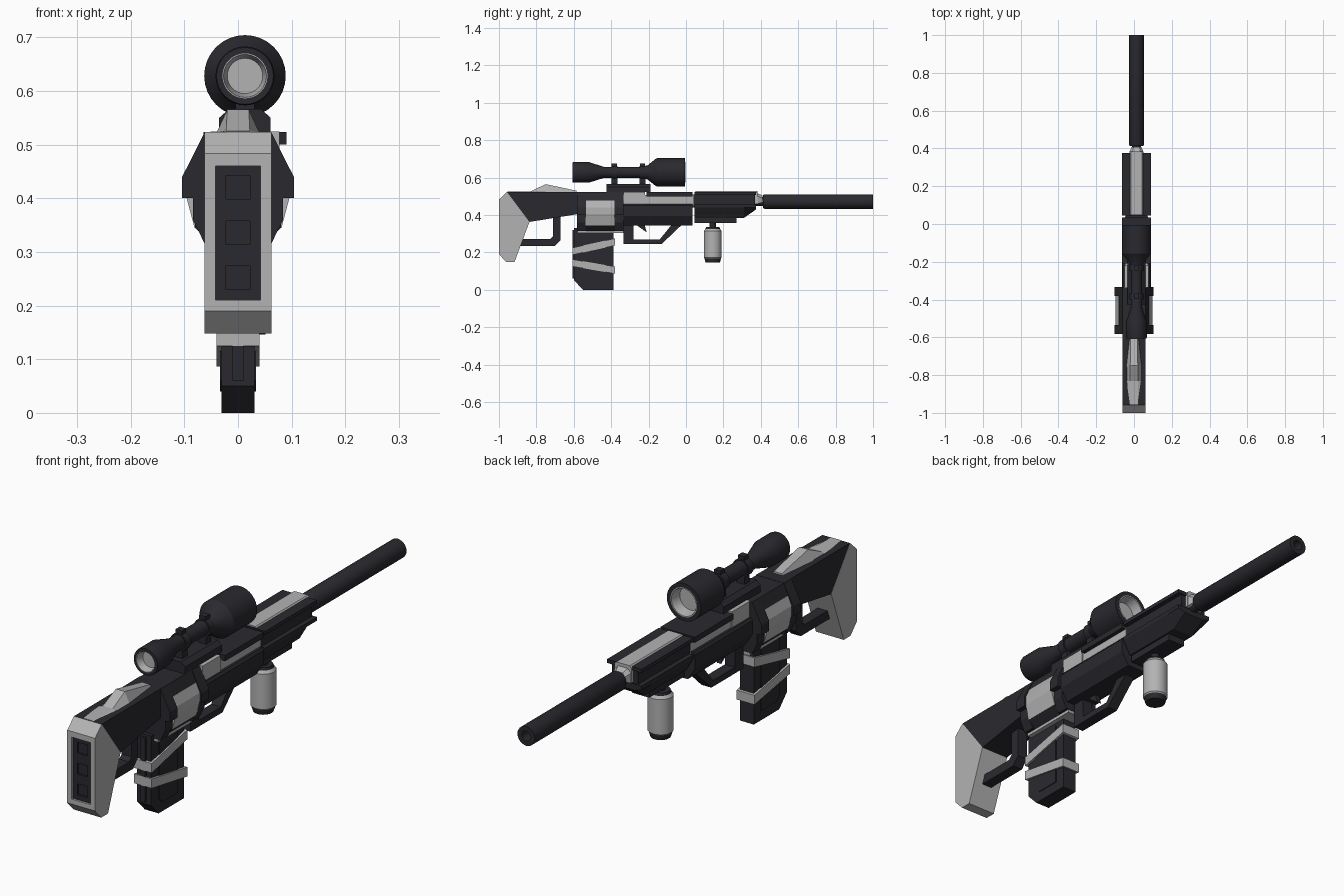
import bpy, bmesh, math
from mathutils import Vector

if "Cube" in bpy.data.objects:
    bpy.data.objects.remove(bpy.data.objects["Cube"])

dark = bpy.data.materials.new("dark_metal")
dark.diffuse_color = (0.022, 0.022, 0.028, 1)
dark.use_nodes = True
dark.node_tree.nodes["Principled BSDF"].inputs["Base Color"].default_value = dark.diffuse_color
light = bpy.data.materials.new("light_grey")
light.diffuse_color = (0.45, 0.45, 0.45, 1)
light.use_nodes = True
light.node_tree.nodes["Principled BSDF"].inputs["Base Color"].default_value = light.diffuse_color
CX = 0.013      # centre line of barrel, scope and fore-end


def finish(name, bm, mat):
    bmesh.ops.recalc_face_normals(bm, faces=bm.faces)
    me = bpy.data.meshes.new(name)
    bm.to_mesh(me)
    bm.free()
    ob = bpy.data.objects.new(name, me)
    bpy.context.collection.objects.link(ob)
    me.materials.append(mat)
    return ob


def loft(name, rings, mat):
    """Closed skin through rings of equal point count, capped at both ends."""
    bm = bmesh.new()
    vs = [[bm.verts.new(p) for p in r] for r in rings]
    n = len(vs[0])
    for a, b in zip(vs, vs[1:]):
        for i in range(n):
            bm.faces.new((a[i], a[(i + 1) % n], b[(i + 1) % n], b[i]))
    bm.faces.new(vs[0])
    bm.faces.new(vs[-1])
    return finish(name, bm, mat)


def side(name, pts, w, mat, cx=0.0):
    """Side (y, z) outline extruded to half width w."""
    return loft(name, [[(cx + s * w, y, z) for y, z in pts] for s in (-1, 1)], mat)


def ring(half, y, cx=CX):
    """Cross-section at y, mirrored from its right half (x, z)."""
    return [(cx + x, y, z) for x, z in half] + [(cx - x, y, z) for x, z in reversed(half)]


def section(name, half, y0, y1, mat, cx=CX):
    return loft(name, [ring(half, y0, cx), ring(half, y1, cx)], mat)


def box(name, w, y0, y1, z0, z1, mat, cx=CX):
    return side(name, [(y0, z0), (y1, z0), (y1, z1), (y0, z1)], w, mat, cx)


def lathe(name, prof, base, axis, mat, n=24):
    """Turned part: profile of (radius, distance along axis 'Y' or 'Z')."""
    bm = bmesh.new()
    vs = [bm.verts.new((r, 0, t)) for r, t in prof]
    es = [bm.edges.new(p) for p in zip(vs, vs[1:])]
    bmesh.ops.spin(bm, geom=vs + es, cent=(0, 0, 0), axis=(0, 0, 1),
                   angle=math.tau, steps=n, use_merge=True)
    bmesh.ops.remove_doubles(bm, verts=bm.verts, dist=1e-5)
    for v in bm.verts:
        x, y, z = v.co
        v.co = Vector(base) + Vector((x, z, -y) if axis == 'Y' else (x, y, z))
    ob = finish(name, bm, mat)
    bpy.context.view_layer.objects.active = ob
    ob.select_set(True)
    bpy.ops.object.shade_smooth_by_angle(angle=math.radians(30))
    ob.select_set(False)
    return ob


def cut(ob, cutter):
    m = ob.modifiers.new("cut", 'BOOLEAN')
    m.operation, m.object, m.solver = 'DIFFERENCE', cutter, 'EXACT'
    cutter.hide_render = True
    cutter.hide_set(True)
    cutter.display_type = 'WIRE'


# Butt with recessed rear panel and three square pockets
butt = side("butt", [(-1, .483), (-.957, .523), (-.837, .363), (-.917, .148), (-.96, .148), (-1, .19)], .062, light)
cut(butt, box("butt_cutter", .042, -1.05, -.98, .21, .46, dark, 0))
panel = box("butt_panel", .042, -.992, -.978, .21, .46, dark, 0)
for i, z in enumerate((.42, .336, .252)):
    cut(panel, box(f"pocket_cutter_{i}", .022, -1.05, -.984, z - .022, z + .022, dark, 0))

# Stock, cheek riser and rear guard bar
side("stock", [(-.957, .523), (-.58, .523), (-.58, .405), (-.837, .363)], .0615, dark)
loft("cheek_riser", [ring([(b, .522), (t, z)], y, 0) for y, b, t, z in
     ((-.955, .022, .021, .525), (-.83, .04, .022, .527), (-.75, .04, .02, .565), (-.585, .022, .018, .53))], light)
side("rear_guard_bar", [(-.67, .395), (-.67, .267), (-.70, .235), (-.89, .235), (-.876, .272),
                        (-.725, .272), (-.71, .287), (-.71, .385)], .022, dark)

# Mid receiver: collars at both ends, recessed core and light side plates
hexa = [(.062, .523), (.104, .44), (.104, .40), (.084, .40), (.084, .36), (.062, .315)]
for nm, y0, y1 in (("rear", -.583, -.535), ("front", -.382, -.333)):
    section(nm + "_collar", hexa, y0, y1, dark, 0)
section("receiver_core", [(.061, .522), (.08, .48), (.08, .345), (.05, .315)], -.54, -.38, dark, 0)
section("receiver_side_plates", [(.081, .478), (.097, .44), (.097, .405), (.081, .345)], -.536, -.381, light, 0)
box("magwell_trim", .05, -.58, -.335, .303, .318, light, 0)

# Magazine with rear rib, side panels and straps
side("magazine", [(-.598, .05), (-.55, 0), (-.388, 0), (-.388, .33), (-.598, .33)], .031, dark)
box("magazine_rib", .01, -.606, -.59, .06, .32, dark, 0)
side("magazine_side_panels", [(-.55, .06), (-.53, .04), (-.43, .04), (-.43, .29), (-.55, .29)], .034, dark)
for nm, zr, zf in (("upper_strap", .187, .237), ("lower_strap", .125, .086)):
    side(nm, [(-.607, zr), (-.379, zf), (-.379, zf + .038), (-.607, zr + .038)], .04, light)

# Front receiver
box("receiver_light_block", .064, -.335, -.22, .455, .524, light)
section("receiver_lower", [(.07, .46), (.077, .45), (.077, .395), (.045, .345)], -.335, .035, dark)
box("receiver_light_strip", .06, -.22, .04, .45, .508, light)
box("receiver_top", .077, -.21, .035, .5, .523, dark)

# Trigger and guard
side("trigger_guard", [(-.335, .35), (-.335, .245), (-.13, .245), (-.02, .35), (-.075, .35),
                       (-.14, .27), (-.28, .27), (-.28, .35)], .022, dark)
side("trigger", [(-.27, .35), (-.21, .307), (-.222, .35)], .01, dark)

# Fore-end: top flange, core, lower shell, keel, light top cap
box("fore_flange", .077, .045, .375, .508, .523, dark)
box("fore_core", .058, .035, .37, .44, .51, dark)
loft("fore_lower", [ring([(.077, .455), (.077, .44), (.045, zb)], y)
                    for y, zb in ((.045, .385), (.31, .385), (.375, .43))], dark)
box("fore_keel", .038, .045, .27, .358, .39, dark)
section("fore_top_cap", [(.03, .528), (.0375, .52), (.0375, .46)], .05, .383, light)
loft("muzzle_block", [ring([(.02 + s, .515 - t), (.036 - t, .5 - t), (.036 - t, .46 + t)], y)
                      for y, s, t in ((.37, 0, 0), (.385, 0, 0), (.408, -.004, .01))], light)

# Barrel and hollow suppressor
lathe("barrel", [(0, .3), (.024, .3), (.024, .43), (0, .43)], (CX, 0, .472), 'Y', dark)
lathe("suppressor", [(0, .412), (.035, .412), (.039, .42), (.039, 1), (.02, 1), (.02, .93), (0, .93)],
      (CX, 0, .472), 'Y', dark)

# Canister foregrip
lathe("canister_neck", [(0, .31), (.017, .31), (.017, .37), (0, .37)], (CX, .143, 0), 'Z', dark)
lathe("canister_caps", [(0, .146), (.038, .146), (.044, .165), (.04, .32), (.036, .335), (0, .335)],
      (CX, .143, 0), 'Z', dark)
lathe("canister", [(.04, .163), (.048, .172), (.048, .314), (.04, .325)], (CX, .143, 0), 'Z', light)

# Scope mount
section("scope_base", [(.03, .566), (.048, .55), (.048, .522)], -.425, -.19, dark)
for i, y in enumerate((-.383, -.232)):
    box(f"mount_post_{i}", .018, y - .016, y + .016, .56, .61, dark)
    lathe(f"mount_ring_{i}", [(.028, -.016), (.036, -.016), (.036, .016), (.028, .016)], (CX, y, .627), 'Y', dark)
    box(f"mount_clamp_{i}", .014, y - .014, y + .014, .65, .676, dark)

# Scope body with hollow ends and light lenses
lathe("scope", [(0, -.575), (.036, -.575), (.04, -.607), (.053, -.607), (.055, -.6), (.055, -.52), (.03, -.44),
                (.03, -.245), (.038, -.205), (.07, -.165), (.076, -.155), (.076, -.005), (.058, -.005),
                (.05, -.05), (0, -.05)], (CX, 0, .628), 'Y', dark, 32)
lathe("eyepiece_lens", [(0, -.578), (.033, -.578), (.04, -.608), (.042, -.608)], (CX, 0, .628), 'Y', light, 32)
lathe("objective_lens", [(0, -.046), (.047, -.046), (.055, -.004), (.059, -.004)], (CX, 0, .628), 'Y', light, 32)
